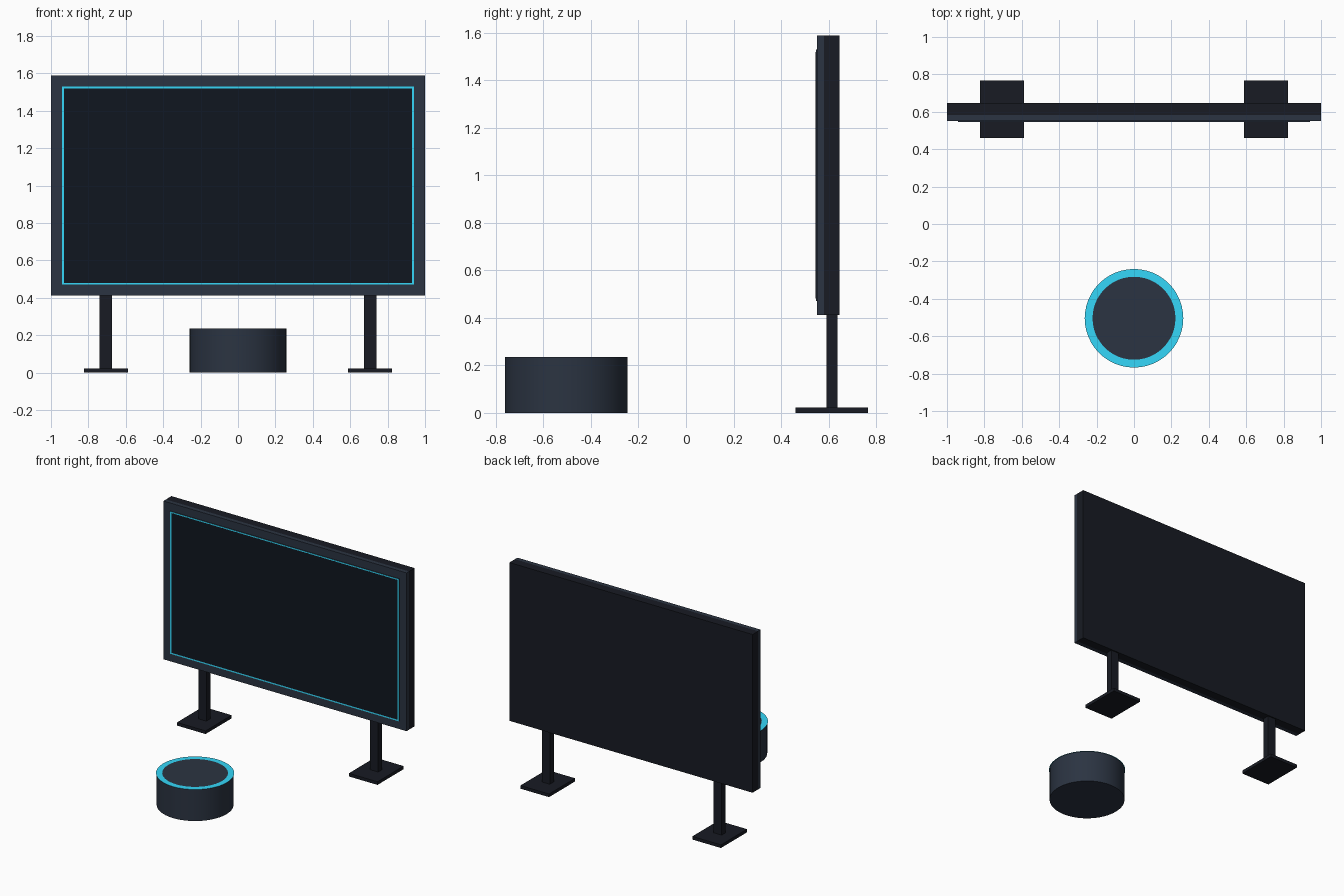
import bpy, bmesh, math

if "Cube" in bpy.data.objects:
    bpy.data.objects.remove(bpy.data.objects["Cube"])


def material(name, rgb):
    m = bpy.data.materials.new(name)
    m.diffuse_color = (*rgb, 1)
    m.use_nodes = True
    m.node_tree.nodes["Principled BSDF"].inputs["Base Color"].default_value = m.diffuse_color
    return m


SLATE = material("slate", (0.024, 0.034, 0.054))
DARK = material("dark_metal", (0.009, 0.011, 0.017))
GLASS = material("screen_glass", (0.005, 0.008, 0.014))
CYAN = material("cyan_glow", (0.035, 0.68, 0.95))


def finish(name, bm, *mats):
    me = bpy.data.meshes.new(name)
    bm.to_mesh(me)
    bm.free()
    for m in mats:
        me.materials.append(m)
    ob = bpy.data.objects.new(name, me)
    bpy.context.collection.objects.link(ob)
    return ob


def box(name, size, centre, mat):
    bm = bmesh.new()
    bmesh.ops.create_cube(bm, size=1)
    bmesh.ops.scale(bm, verts=bm.verts, vec=size)
    bmesh.ops.translate(bm, verts=bm.verts, vec=centre)
    return finish(name, bm, mat)


def flat_border(name, outer, inner, n, mat, turn=0.0):
    """Flat frame or ring facing +z; outer and inner are (x, y) radii."""
    bm = bmesh.new()
    angles = [turn + i * math.tau / n for i in range(n)]
    a, b = ([bm.verts.new((rx * math.cos(t), ry * math.sin(t), 0)) for t in angles]
            for rx, ry in (inner, outer))
    for i in range(n):
        j = (i + 1) % n
        bm.faces.new((a[i], b[i], b[j], a[j]))
    return finish(name, bm, mat)


CY = 0.614          # depth centre of the display and its stands
CZ = 1.0            # height centre of the display

# Display: dark rear housing, slate bezel, raised screen plate
box("rear_housing", (2, 0.0647, 1.1765), (0, CY, CZ), DARK)
box("front_bezel", (2, 0.0300, 1.1765), (0, 0.5667, CZ), SLATE)
box("screen_rim", (1.8824, 0.0053, 1.0588), (0, 0.5490, CZ), SLATE)
box("screen", (1.8624, 0.0010, 1.0388), (0, 0.5463, CZ), GLASS)

# Thin glowing line around the screen
q = math.sqrt(2)
line = flat_border("screen_glow_line", (0.9412 * q, 0.5294 * q), (0.9312 * q, 0.5194 * q),
                   4, CYAN, math.pi / 4)
line.rotation_euler.x = math.pi / 2
line.location = (0, 0.5460, CZ)

# Two stands: post on a flat foot
for label, s in (("left", -1), ("right", 1)):
    box(f"post_{label}", (0.066, 0.047, 0.389), (0.707 * s, CY, 0.218), DARK)
    box(f"foot_{label}", (0.2353, 0.3059, 0.0235), (0.707 * s, CY, 0.01176), DARK)

# Round pedestal in front of the display
R, H, PY, SEG = 0.2588, 0.2353, -0.504, 48
bm = bmesh.new()
bmesh.ops.create_cone(bm, cap_ends=True, segments=SEG, radius1=R, radius2=R, depth=H)
pedestal = finish("pedestal", bm, SLATE)
pedestal.location = (0, PY, H / 2)
bpy.context.view_layer.objects.active = pedestal
pedestal.select_set(True)
bpy.ops.object.shade_smooth_by_angle(angle=math.radians(30))

# Flat glowing ring on the pedestal, overhanging its edge slightly
ring = flat_border("pedestal_glow_ring", (0.2635, 0.2635), (0.2217, 0.2217), SEG, CYAN)
ring.location = (0, PY, H + 0.0015)
